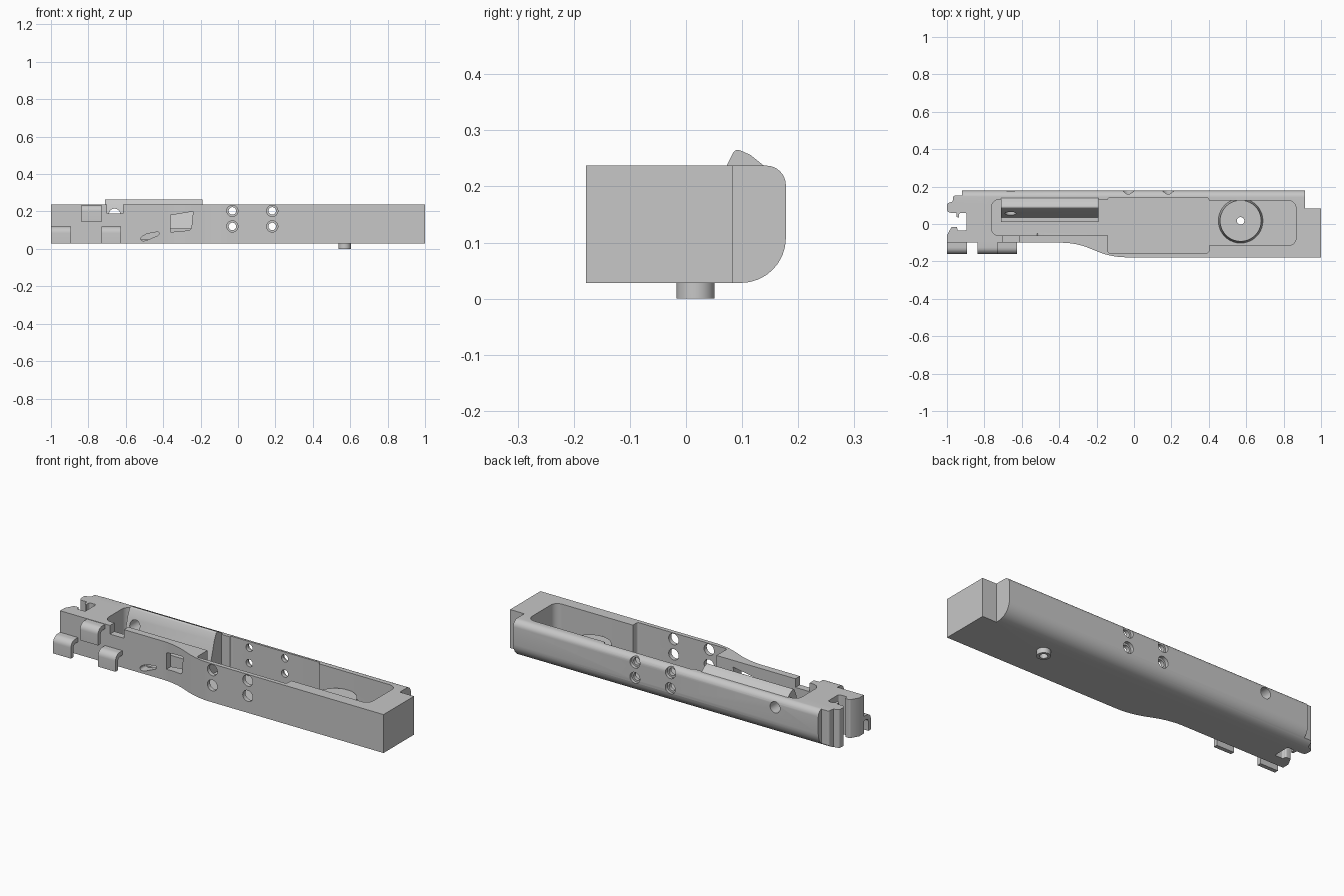
import bpy, bmesh, math
from mathutils import Vector, Matrix

cube = bpy.data.objects.get("Cube")
if cube:
    bpy.data.objects.remove(cube, do_unlink=True)

grey = bpy.data.materials.new("machined grey")
grey.use_nodes = True
grey.diffuse_color = (0.57, 0.57, 0.57, 1)
grey.node_tree.nodes["Principled BSDF"].inputs["Base Color"].default_value = (0.57, 0.57, 0.57, 1)


def finish(name, bm):
    bmesh.ops.recalc_face_normals(bm, faces=bm.faces)
    mesh = bpy.data.meshes.new(name)
    bm.to_mesh(mesh)
    bm.free()
    mesh.materials.append(grey)
    ob = bpy.data.objects.new(name, mesh)
    bpy.context.collection.objects.link(ob)
    return ob


def fillet(points, steps=8):
    """Outline from (a, b, radius) corners."""
    out = []
    for i, (px, py, r) in enumerate(points):
        p = Vector((px, py))
        if r == 0:
            out.append(p)
            continue
        a = (Vector(points[i - 1][:2]) - p).normalized()
        b = (Vector(points[(i + 1) % len(points)][:2]) - p).normalized()
        half = math.acos(max(-1, min(1, a.dot(b)))) / 2
        c = p + (a + b).normalized() * r / math.sin(half)
        t = r / math.tan(half)
        u, v = p + a * t - c, p + b * t - c
        start = math.atan2(u.y, u.x)
        sweep = math.atan2(u.x * v.y - u.y * v.x, u.dot(v))
        for k in range(steps + 1):
            ang = start + sweep * k / steps
            out.append(c + Vector((math.cos(ang), math.sin(ang))) * r)
    return out


def prism(name, points, axis, lo, hi):
    """Extrude a rounded outline along one axis."""
    place = {"x": lambda a, b, d: (d, a, b),
             "y": lambda a, b, d: (a, d, b),
             "z": lambda a, b, d: (a, b, d)}[axis]
    bm = bmesh.new()
    outline = fillet(points)
    rings = [[bm.verts.new(place(p[0], p[1], d)) for p in outline] for d in (lo, hi)]
    n = len(outline)
    for ring in rings:
        bm.faces.new(ring)
    for i in range(n):
        j = (i + 1) % n
        bm.faces.new((rings[0][i], rings[0][j], rings[1][j], rings[1][i]))
    return finish(name, bm)


def rect(a0, a1, b0, b1, r=0):
    return [(a0, b0, r), (a1, b0, r), (a1, b1, r), (a0, b1, r)]


def cylinder(name, centre, r1, r2, depth, axis="z"):
    bm = bmesh.new()
    turn = Matrix.Rotation(math.radians(90), 4, "X") if axis == "y" else Matrix()
    bmesh.ops.create_cone(bm, cap_ends=True, segments=40, radius1=r1, radius2=r2,
                          depth=depth, matrix=Matrix.Translation(centre) @ turn)
    return finish(name, bm)


def combine(ob, tool, how="DIFFERENCE"):
    tool.hide_render = True
    mod = ob.modifiers.new(how, "BOOLEAN")
    mod.operation, mod.object, mod.solver = how, tool, "EXACT"
    bpy.context.view_layer.objects.active = ob
    bpy.ops.object.modifier_apply(modifier=mod.name)
    bpy.data.objects.remove(tool, do_unlink=True)


BOTTOM, TOP, FLOOR = 0.028, 0.237, 0.05

# Housing: plan outline trimmed by a cross-section with rounded back edges
housing = prism("housing", [
    (1, -0.178, 0), (1, 0.083, 0), (0.915, 0.083, 0), (0.915, 0.178, 0),
    (-0.92, 0.178, 0), (-0.92, 0.152, 0), (-0.965, 0.152, 0.01),
    (-0.97, 0.12, 0), (-1, 0.11, 0.01), (-1, 0.06, 0.02), (-0.95, 0.06, 0),
    (-0.95, 0.035, 0.01), (-0.935, 0.035, 0), (-0.935, 0.06, 0.01), (-0.895, 0.06, 0.01),
    (-0.895, -0.035, 0.01), (-0.945, -0.035, 0.008), (-0.945, -0.015, 0.008),
    (-0.975, -0.015, 0.01), (-1, -0.06, 0), (-1, -0.1, 0),
    (-0.31, -0.1, 0.4), (-0.12, -0.178, 0.4)], "z", BOTTOM, TOP)
combine(housing, prism("section", [
    (-0.3, BOTTOM, 0), (0.178, BOTTOM, 0.08), (0.178, TOP, 0.035), (-0.3, TOP, 0)],
    "x", -1.1, 1.1), "INTERSECT")

# Open-topped pockets
for x0, x1, y0, y1, r in ((0.3, 0.866, -0.115, 0.125, 0.04),
                          (-0.14, 0.4, -0.155, 0.14, 0.012),
                          (-0.762, 0, -0.062, 0.13, 0.04)):
    combine(housing, prism("pocket", rect(x0, x1, y0, y1, r), "z", FLOOR, 0.4))

# Post in the pocket and stub under the floor, drilled through
combine(housing, cylinder("post", (0.57, 0.017, 0.092), 0.12, 0.11, 0.096), "UNION")
combine(housing, cylinder("stub", (0.57, 0.017, 0.022), 0.034, 0.034, 0.044), "UNION")
combine(housing, cylinder("bore", (0.57, 0.017, 0.1), 0.02, 0.02, 0.4))

# Cross holes: wide in the front wall, counterbored in the back wall
for x in (-0.03, 0.183):
    for z in (0.12, 0.203):
        combine(housing, cylinder("front_hole", (x, -0.15, z), 0.03, 0.03, 0.2, "y"))
        combine(housing, cylinder("back_hole", (x, 0.15, z), 0.02, 0.02, 0.2, "y"))
        combine(housing, cylinder("counterbore", (x, 0.21, z), 0.03, 0.03, 0.1, "y"))
combine(housing, cylinder("side_hole", (-0.66, 0.16, 0.185), 0.03, 0.03, 0.1, "y"))

# Window, top notch and slanted slot in the thin front wall
combine(housing, prism("window", [
    (-0.36, 0.09, 0), (-0.25, 0.1, 0.02), (-0.24, 0.2, 0), (-0.36, 0.18, 0)],
    "y", -0.3, 0))
combine(housing, prism("notch", rect(-0.7, -0.615, 0.19, 0.3), "y", -0.15, -0.03))
combine(housing, prism("slot", [
    (-0.56, 0.035, 0.012), (-0.49, 0.045, 0.03), (-0.42, 0.075, 0.012),
    (-0.425, 0.092, 0.006), (-0.49, 0.08, 0.03)], "y", -0.15, -0.05))

# Ridged guide plate along the back of the narrow pocket
guide = prism("guide_plate", [
    (0.01, FLOOR - 0.005, 0), (0.132, FLOOR - 0.005, 0), (0.132, 0.225, 0),
    (0.145, 0.232, 0), (0.115, 0.256, 0.02), (0.088, 0.268, 0.01),
    (0.068, 0.228, 0), (0.035, 0.11, 0), (0.01, 0.11, 0)], "x", -0.71, -0.19)
combine(guide, cylinder("guide_hole", (-0.66, 0.1, 0.185), 0.03, 0.03, 0.3, "y"))

# Hooked hinge lugs on the front wall
lugs = []
for i, (x0, x1, z) in enumerate(((-1, -0.893, BOTTOM), (-0.838, -0.73, 0.143),
                                 (-0.73, -0.625, BOTTOM))):
    lugs.append(prism(f"hinge_lug_{i + 1}", [
        (-0.095, z + 0.092, 0), (-0.16, z + 0.092, 0.035), (-0.16, z, 0),
        (-0.138, z, 0), (-0.138, z + 0.068, 0.018), (-0.095, z + 0.068, 0)],
        "x", x0, x1))

# Smooth the curves, keep the edges crisp
bpy.ops.object.select_all(action="DESELECT")
for ob in [housing, guide] + lugs:
    ob.select_set(True)
bpy.context.view_layer.objects.active = housing
bpy.ops.object.shade_smooth_by_angle(angle=math.radians(30))
